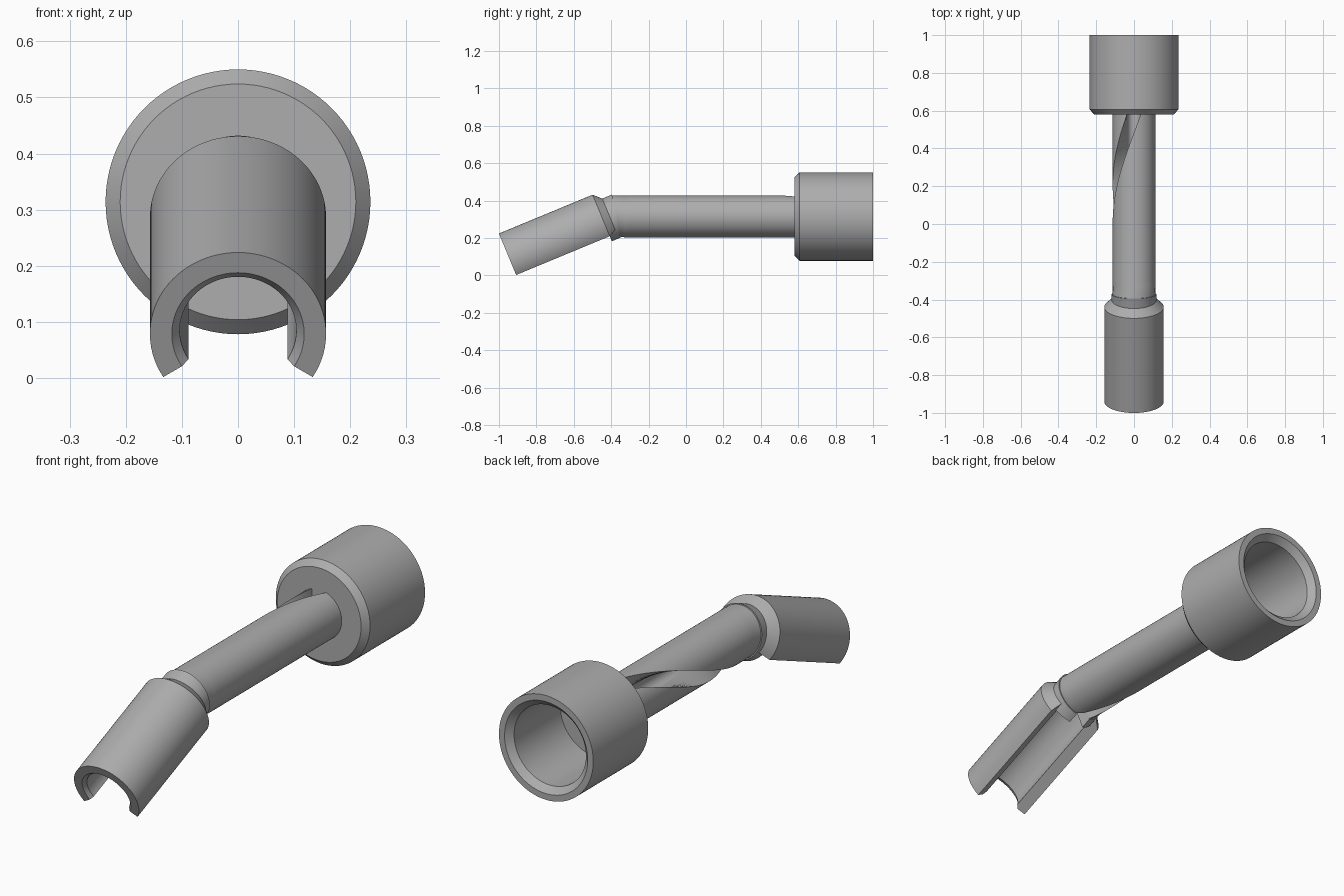
import bpy, bmesh
from math import sin, cos, tan, pi, radians, asin
from mathutils import Vector

if "Cube" in bpy.data.objects:
    bpy.data.objects.remove(bpy.data.objects["Cube"])

grey = bpy.data.materials.new("plain_grey")
grey.use_nodes = True
COLOUR = (0.42, 0.42, 0.42, 1)
grey.diffuse_color = COLOUR
grey.node_tree.nodes["Principled BSDF"].inputs["Base Color"].default_value = COLOUR

TILT = radians(22.5)
JOINT = Vector((0, -0.372, 0.314))
LEVEL = Vector((0, 1, 0)), Vector((0, 0, 1))
SLOPED = Vector((0, cos(TILT), sin(TILT))), Vector((0, -sin(TILT), cos(TILT)))
SLOT = 0.036      # half width of the wire slot
NECK = 0.073      # distance from the clip shoulder to the bend


def arc(radius, start, end, steps):
    angles = [start + (end - start) * i / steps for i in range(steps + 1)]
    return [(radius * cos(a), radius * sin(a)) for a in angles]


def slotted_disc(radius, direction):
    """Round section with a slot cut from the rim to a round bottomed centre."""
    half = asin(SLOT / radius)
    return (arc(radius, direction + half, direction + 2 * pi - half, 64)
            + arc(SLOT, direction - pi / 2, direction - 3 * pi / 2, 14))


def open_ring(outer, inner):
    """Ring section open at the bottom."""
    lip = radians(32)
    return arc(outer, -lip, pi + lip, 56) + arc(inner, pi + lip, -lip, 56)


def loft(name, frame, sections, cyclic=False):
    """Skin sections given as (distance, shear, outline) along an axis."""
    axis, up = frame
    bm = bmesh.new()
    rings = [[bm.verts.new(JOINT + Vector((u, 0, 0)) + up * w + axis * (s + shear * w))
              for u, w in outline] for s, shear, outline in sections]
    pairs = list(zip(rings, rings[1:]))
    if cyclic:
        pairs.append((rings[-1], rings[0]))
    else:
        bm.faces.new(rings[0])
        bm.faces.new(rings[-1])
    n = len(rings[0])
    for a, b in pairs:
        for i in range(n):
            j = (i + 1) % n
            bm.faces.new((a[i], a[j], b[j], b[i]))
    bmesh.ops.recalc_face_normals(bm, faces=bm.faces)
    mesh = bpy.data.meshes.new(name)
    bm.to_mesh(mesh)
    bm.free()
    mesh.materials.append(grey)
    obj = bpy.data.objects.new(name, mesh)
    bpy.context.collection.objects.link(obj)
    bpy.ops.object.select_all(action='DESELECT')
    obj.select_set(True)
    bpy.context.view_layer.objects.active = obj
    bpy.ops.object.shade_smooth_by_angle(angle=radians(20))
    return obj


# Socket cup with outer bevel, countersunk mouth and a wire hole in its floor
cup = [(SLOT, 0.58), (0.21, 0.58), (0.236, 0.607), (0.236, 1), (0.208, 1),
       (0.18, 0.972), (0.18, 0.64), (SLOT, 0.64)]
loft("socket_cup", LEVEL,
     [(y - JOINT.y, 0, arc(r, 0, 2 * pi, 96)[:-1]) for r, y in cup], cyclic=True)

# Straight tube whose slot winds half a turn from underneath to the top
LENGTH, STEPS = 0.955, 60
loft("slotted_tube", LEVEL,
     [(LENGTH * i / STEPS, -tan(TILT / 2) if i == 0 else 0,
       slotted_disc(0.113, -pi / 2 - pi * i / STEPS))
      for i in range(STEPS + 1) if i == 0 or i > 2])

# Short sloped neck, mitred against the tube
neck = slotted_disc(0.118, -pi / 2)
loft("bent_neck", SLOPED, [(-NECK, 0, neck), (0, tan(TILT / 2), neck)])

# Open clip with countersunk mouth and bevelled shoulder
clip = [(-0.542, 0.157, 0.118), (-0.527, 0.157, 0.104),
        (0, 0.157, 0.104), (0.04, 0.118, 0.104)]
loft("open_clip", SLOPED, [(s - NECK, 0, open_ring(o, i)) for s, o, i in clip])
